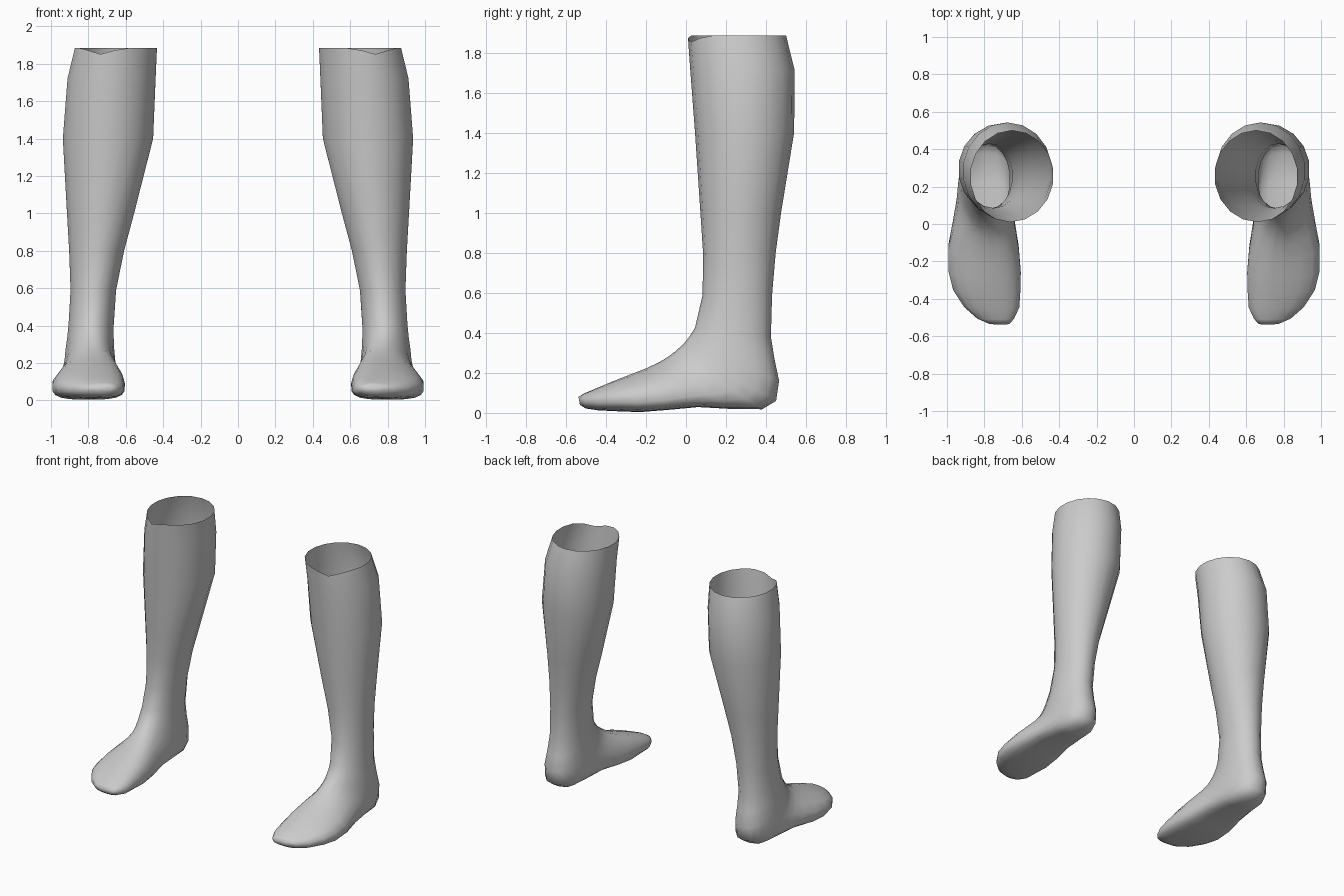
import bpy, bmesh, math

SIDES = 18

mat = bpy.data.materials.new("plain grey")
mat.diffuse_color = (0.6, 0.6, 0.6, 1)


def power(v, p):
    return math.copysign(abs(v) ** p, v)


# Each ring: front/top point (y, z), back/bottom point (y, z),
# inner x, outer x, ridge x, fraction where it is widest, lower-half squareness
LEG = [
    (0.01, 1.885, 0.50, 1.885, 0.43, 0.875, 0.66, 0.5, 1),
    (0.02, 1.73, 0.543, 1.71, 0.437, 0.915, 0.68, 0.5, 1),
    (0.045, 1.4, 0.54, 1.4, 0.45, 0.94, 0.70, 0.5, 1),
    (0.072, 1.0, 0.475, 1.0, 0.553, 0.917, 0.73, 0.5, 1),
    (0.085, 0.8, 0.448, 0.8, 0.607, 0.905, 0.75, 0.5, 1),
    (0.083, 0.59, 0.43, 0.59, 0.65, 0.897, 0.77, 0.5, 0.95),
    (0.045, 0.425, 0.424, 0.38, 0.663, 0.908, 0.78, 0.5, 0.95),
]
FOOT = [
    (0.02, 0.385, 0.442, 0.27, 0.663, 0.915, 0.78, 0.5, 0.9),
    (-0.01, 0.347, 0.465, 0.16, 0.66, 0.925, 0.775, 0.5, 0.85),
    (-0.035, 0.324, 0.45, 0.06, 0.655, 0.93, 0.77, 0.5, 0.8),
    (-0.06, 0.302, 0.38, 0.018, 0.65, 0.94, 0.765, 0.55, 0.75),
    (-0.09, 0.28, 0.22, 0.02, 0.645, 0.95, 0.76, 0.6, 0.7),
    (-0.13, 0.255, 0.06, 0.029, 0.636, 0.97, 0.75, 0.65, 0.65),
    (-0.20, 0.222, -0.09, 0.015, 0.615, 0.995, 0.745, 0.67, 0.65),
    (-0.29, 0.187, -0.23, 0.004, 0.604, 0.995, 0.74, 0.62, 0.65),
    (-0.37, 0.156, -0.34, 0.008, 0.606, 0.97, 0.74, 0.58, 0.7),
    (-0.45, 0.122, -0.44, 0.013, 0.612, 0.91, 0.73, 0.55, 0.7),
    (-0.51, 0.097, -0.50, 0.022, 0.64, 0.84, 0.72, 0.5, 0.8),
    (-0.537, 0.08, -0.53, 0.04, 0.665, 0.775, 0.71, 0.5, 1),
]


def add_ring(bm, ring, rim=False):
    ty, tz, by, bz, x0, x1, ridge, wide, square = ring
    cx, hw = (x0 + x1) / 2, (x1 - x0) / 2
    verts = []
    for i in range(SIDES):
        a = 2 * math.pi * i / SIDES
        c, s = math.cos(a), math.sin(a)
        if c > 0:
            t = wide * (1 - c)
            x = cx + hw * s + (ridge - cx) * c * c
        else:
            t = wide + (1 - wide) * power(-c, square)
            x = cx + hw * power(s, square)
        z = tz + (bz - tz) * t
        y = ty + (by - ty) * t
        if rim:  # small dip in the front of the open rim
            z -= 0.035 * math.exp(-((x - 0.73) ** 2 + (y - 0.04) ** 2) / 0.006)
        verts.append(bm.verts.new((x, y, z)))
    return verts


# Lower leg and foot: one open-topped skin, lofted from calf to toe
bm = bmesh.new()
rings = [add_ring(bm, r, k == 0) for k, r in enumerate(LEG + FOOT)]
for a, b in zip(rings, rings[1:]):
    for i in range(SIDES):
        j = (i + 1) % SIDES
        bm.faces.new((a[i], a[j], b[j], b[i]))
bm.faces.new(rings[-1])
bmesh.ops.recalc_face_normals(bm, faces=bm.faces)
# Outward check: the calf's back face must point to +y
bm.faces.ensure_lookup_table()
if bm.faces[SIDES + SIDES // 2].normal.y < 0:
    bmesh.ops.reverse_faces(bm, faces=bm.faces)
for f in bm.faces:
    f.smooth = True

mesh = bpy.data.meshes.new("lower_legs")
bm.to_mesh(mesh)
bm.free()
mesh.materials.append(mat)
legs = bpy.data.objects.new("lower_legs", mesh)
bpy.context.collection.objects.link(legs)

# Mirror to make the pair
mirror = legs.modifiers.new("pair", 'MIRROR')
mirror.use_axis = (True, False, False)
mirror.use_mirror_merge = False
